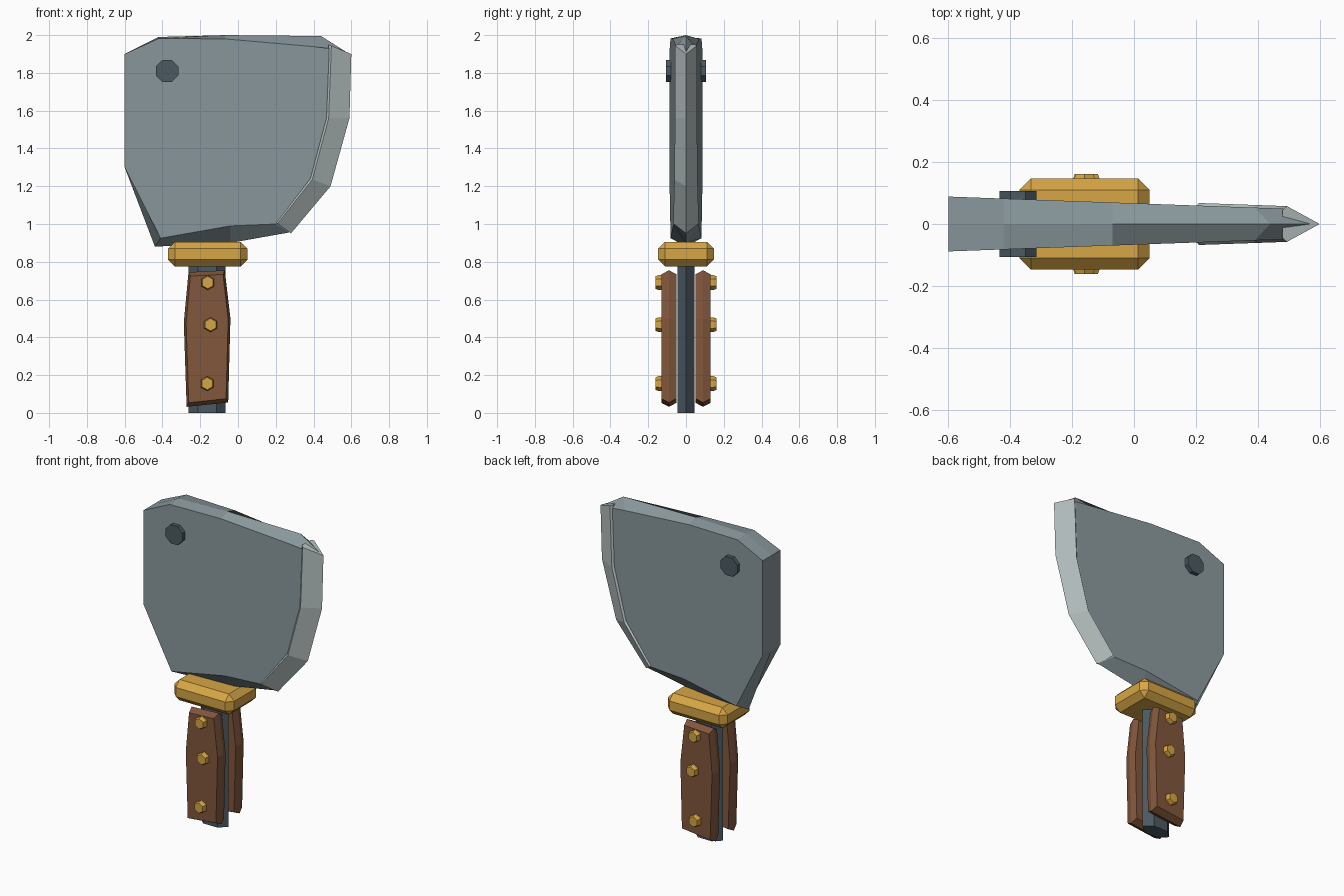
import bpy
import math

cube = bpy.data.objects.get("Cube")
if cube:
    bpy.data.objects.remove(cube, do_unlink=True)


def material(name, color):
    m = bpy.data.materials.new(name)
    m.use_nodes = True
    m.diffuse_color = (*color, 1)
    m.node_tree.nodes["Principled BSDF"].inputs["Base Color"].default_value = (*color, 1)
    return m


steel = material("blade steel", (0.25, 0.31, 0.33))
bright = material("sharpened steel", (0.48, 0.54, 0.54))
dark = material("dark steel", (0.07, 0.10, 0.12))
gold = material("brass", (0.68, 0.38, 0.06))
wood = material("handle wood", (0.22, 0.095, 0.045))


def loft(name, rings, mat):
    """Skin matching closed rings of points and cap both ends."""
    n = len(rings[0])
    verts = [p for ring in rings for p in ring]
    faces = [tuple(range(n)), tuple(range(len(verts) - n, len(verts)))]
    for r in range(len(rings) - 1):
        for i in range(n):
            j = (i + 1) % n
            faces.append((r * n + i, r * n + j, r * n + n + j, r * n + n + i))
    mesh = bpy.data.meshes.new(name)
    mesh.from_pydata(verts, [], faces)
    mesh.materials.append(mat)
    obj = bpy.data.objects.new(name, mesh)
    bpy.context.collection.objects.link(obj)
    # consistent outward normals
    bpy.context.view_layer.objects.active = obj
    obj.select_set(True)
    bpy.ops.object.mode_set(mode="EDIT")
    bpy.ops.mesh.select_all(action="SELECT")
    bpy.ops.mesh.normals_make_consistent(inside=False)
    bpy.ops.object.mode_set(mode="OBJECT")
    obj.select_set(False)
    return obj


def disc(x, z, y, radius, sides, turn):
    """Ring of points facing along y."""
    angles = [math.tau * i / sides + turn for i in range(sides)]
    return [(x + radius * math.cos(a), y, z + radius * math.sin(a)) for a in angles]


def half(x):
    """Half thickness of the tapering blade."""
    return 0.067 - 0.036 * x


# Blade: flat cheeks joined to a central ridge
cheek = [(-.6, 1.9), (-.42, 1.982), (-.07, 1.98), (.39, 1.94), (.48, 1.93), (.465, 1.56),
         (.38, 1.24), (.2, 1.0), (-.04, .99), (-.41, .925), (-.6, 1.3)]
ridge = [(-.6, 1.9), (-.42, 1.99), (-.07, 2.0), (.44, 1.995), (.59, 1.9), (.575, 1.56),
         (.475, 1.2), (.27, .955), (-.04, .9), (-.44, .88), (-.6, 1.3)]
loft("blade", [[(x, -half(x), z) for x, z in cheek],
               [(x, 0, z) for x, z in ridge],
               [(x, half(x), z) for x, z in cheek]], steel)

# Sharpened edge: slightly proud wedge wrapping the cutting side
inner = [(.48, 1.95), (.465, 1.56), (.38, 1.24), (.2, 1.01)]
outer = [(.6, 1.9), (.59, 1.56), (.49, 1.2), (.28, .95)]
stations = []
for (xi, zi), (xo, zo) in zip(inner, outer):
    h = half(xi)
    xr, zr = xi + 0.12 * (xo - xi), zi + 0.12 * (zo - zi)
    stations.append([(xi, -h + .005, zi), (xr, -h - .008, zr), (xo, 0, zo),
                     (xr, h + .008, zr), (xi, h - .005, zi)])
loft("cutting_edge", stations, bright)

# Blade pin
loft("blade_pin", [disc(-.375, 1.81, y, .064, 8, math.pi / 8) for y in (-.106, .106)], dark)

# Tang: hexagonal bar
tang = [(-.163 + .098 * math.cos(math.tau * i / 6), .052 * math.sin(math.tau * i / 6))
        for i in range(6)]
loft("tang", [[(x, y, z) for x, y in tang] for z in (0, .85)], dark)

# Guard: chamfered block
bpy.ops.mesh.primitive_cube_add(size=1, location=(-.16, 0, .84))
guard = bpy.context.object
guard.name = "guard"
guard.scale = (.42, .294, .132)
bpy.ops.object.transform_apply(location=False, rotation=False, scale=True)
guard.data.materials.append(gold)
bevel = guard.modifiers.new("chamfer", "BEVEL")
bevel.width = .037
bevel.segments = 1
guard.select_set(False)

# Handle scales and their rivets on both sides
grip = [(-.262, .745), (-.07, .755), (-.04, .5), (-.052, .055), (-.272, .032), (-.287, .48)]
cx, cz = -.163, .395
for side, label in ((-1, "front"), (1, "back")):
    rings = []
    for y, sx, sz in ((.05, .9, .94), (.09, 1, 1), (.131, .9, .94)):
        rings.append([(cx + (x - cx) * sx, side * y, cz + (z - cz) * sz) for x, z in grip])
    loft(label + "_handle_scale", rings, wood)
    for i, (x, z) in enumerate(((-.16, .69), (-.145, .467), (-.163, .155))):
        loft(f"{label}_rivet_{i + 1}",
             [disc(x, z, side * y, r, 6, math.pi / 6)
              for y, r in ((.11, .039), (.145, .039), (.162, .033))], gold)
